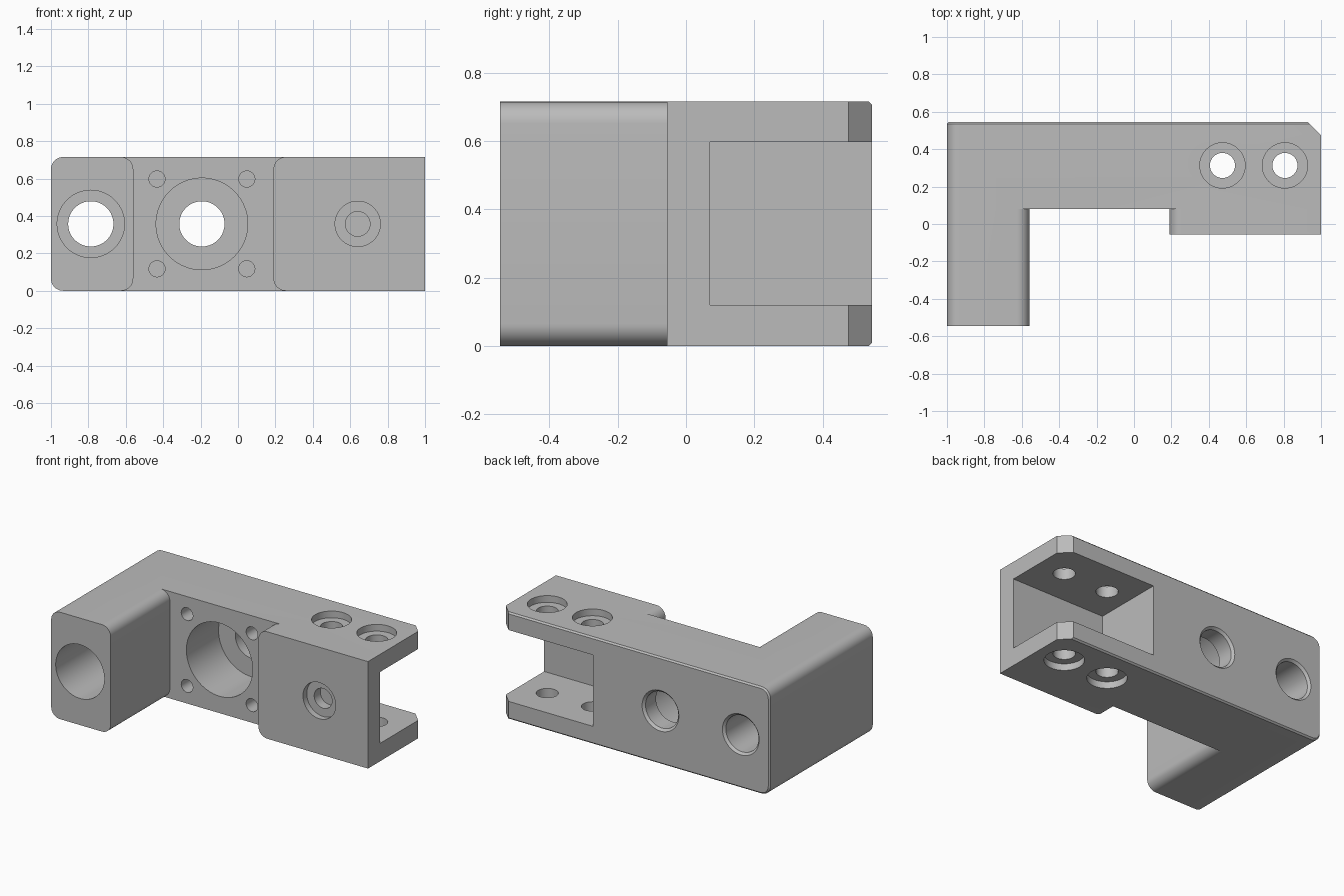
import bpy, bmesh
from math import cos, sin, pi, radians

old = bpy.data.objects.get("Cube")
if old:
    bpy.data.objects.remove(old, do_unlink=True)

HEIGHT = 0.715
MID = HEIGHT / 2
BACK = 0.545
WEB_FRONT = 0.08

metal = bpy.data.materials.new("plain grey")
metal.use_nodes = True
GREY = (0.5, 0.5, 0.5, 1)
metal.diffuse_color = GREY
metal.node_tree.nodes["Principled BSDF"].inputs["Base Color"].default_value = GREY


def loft(name, rings):
    """Closed solid through rings with equal point counts."""
    bm = bmesh.new()
    loops = [[bm.verts.new(p) for p in ring] for ring in rings]
    n = len(loops[0])
    for a, b in zip(loops, loops[1:]):
        for i in range(n):
            j = (i + 1) % n
            bm.faces.new((a[i], a[j], b[j], b[i]))
    bm.faces.new(loops[0])
    bm.faces.new(loops[-1])
    bmesh.ops.recalc_face_normals(bm, faces=bm.faces)
    mesh = bpy.data.meshes.new(name)
    bm.to_mesh(mesh)
    bm.free()
    mesh.materials.append(metal)
    obj = bpy.data.objects.new(name, mesh)
    bpy.context.collection.objects.link(obj)
    return obj


def outline(x0, x1, y, round_right, inset=0.0, r=0.065, steps=10):
    """Front outline with rounded left corners and optionally right ones."""
    pts = []
    x0, x1, z0, z1 = x0 + inset, x1 - inset, inset, HEIGHT - inset
    r -= inset
    corners = [(x0, z0, 1, 1, pi), (x1, z0, -1, 1, 1.5 * pi),
               (x1, z1, -1, -1, 0), (x0, z1, 1, -1, pi / 2)]
    for x, z, sx, sz, start in corners:
        if sx < 0 and not round_right:
            pts.append((x, y, z))
            continue
        for k in range(steps + 1):
            a = start + k * pi / 2 / steps
            pts.append((x + sx * r + r * cos(a), y, z + sz * r + r * sin(a)))
    return pts


def bore(name, axis, u, v, profile, segments=64):
    """Stepped round cutter; profile holds (position along axis, radius)."""
    rings = []
    for t, r in profile:
        ring = []
        for k in range(segments):
            a = 2 * pi * k / segments
            p, q = u + r * cos(a), v + r * sin(a)
            ring.append((p, t, q) if axis == "Y" else (p, q, t))
        rings.append(ring)
    return loft(name, rings)


def prism(name, plan, z0, z1):
    return loft(name, [[(x, y, z) for x, y in plan] for z in (z0, z1)])


def combine(body, other, operation):
    mod = body.modifiers.new("combine", "BOOLEAN")
    mod.operation = operation
    mod.solver = "EXACT"
    mod.object = other
    bpy.context.view_layer.objects.active = body
    bpy.ops.object.modifier_apply(modifier=mod.name)
    bpy.data.objects.remove(other, do_unlink=True)


# Web with a fine chamfer round its back face
body = loft("bracket_body", [
    outline(-1, 1, WEB_FRONT, False),
    outline(-1, 1, BACK - 0.01, False),
    outline(-1, 1, BACK, False, inset=0.01)])

# Forward leg and raised clamp block
leg = loft("leg", [outline(-1, -0.56, y, True) for y in (-BACK, WEB_FRONT)])
block = loft("block", [outline(0.19, 1, y, False) for y in (-0.055, WEB_FRONT)])
combine(body, leg, "UNION")
combine(body, block, "UNION")

cutters = [
    # Pocket open to the back and right, and the clipped back corner
    prism("pocket", [(0.305, 0.07), (1.2, 0.07), (1.2, 0.8), (0.305, 0.8)], 0.12, 0.597),
    prism("corner", [(0.83, 0.645), (1.1, 0.375), (1.1, 0.645)], -0.1, 0.9),
    # Leg bore, central bore and blind recess on the block
    bore("leg_bore", "Y", -0.787, MID,
         [(-0.6, 0.18), (0.08, 0.18), (0.08, 0.121), (0.53, 0.121), (0.55, 0.141)]),
    bore("central_bore", "Y", -0.193, MID,
         [(0, 0.245), (0.42, 0.245), (0.42, 0.121), (0.53, 0.121), (0.55, 0.141)]),
    bore("block_recess", "Y", 0.64, MID,
         [(-0.1, 0.121), (-0.015, 0.121), (-0.015, 0.066), (0.05, 0.066)]),
]
# Four small blind holes round the central bore
for dx in (-0.24, 0.24):
    for dz in (-0.24, 0.24):
        cutters.append(bore("small_hole", "Y", -0.193 + dx, MID + dz,
                            [(0, 0.043), (0.33, 0.043)], 32))
# Two vertical bolt holes, counterbored above and below
for x in (0.473, 0.807):
    cutters.append(bore("bolt_hole", "Z", x, 0.313,
                        [(-0.1, 0.121), (0.045, 0.121), (0.045, 0.067),
                         (0.67, 0.067), (0.67, 0.121), (0.8, 0.121)]))
for cutter in cutters:
    combine(body, cutter, "DIFFERENCE")

bpy.ops.object.select_all(action="DESELECT")
body.select_set(True)
bpy.context.view_layer.objects.active = body
bpy.ops.object.shade_smooth_by_angle(angle=radians(30))
